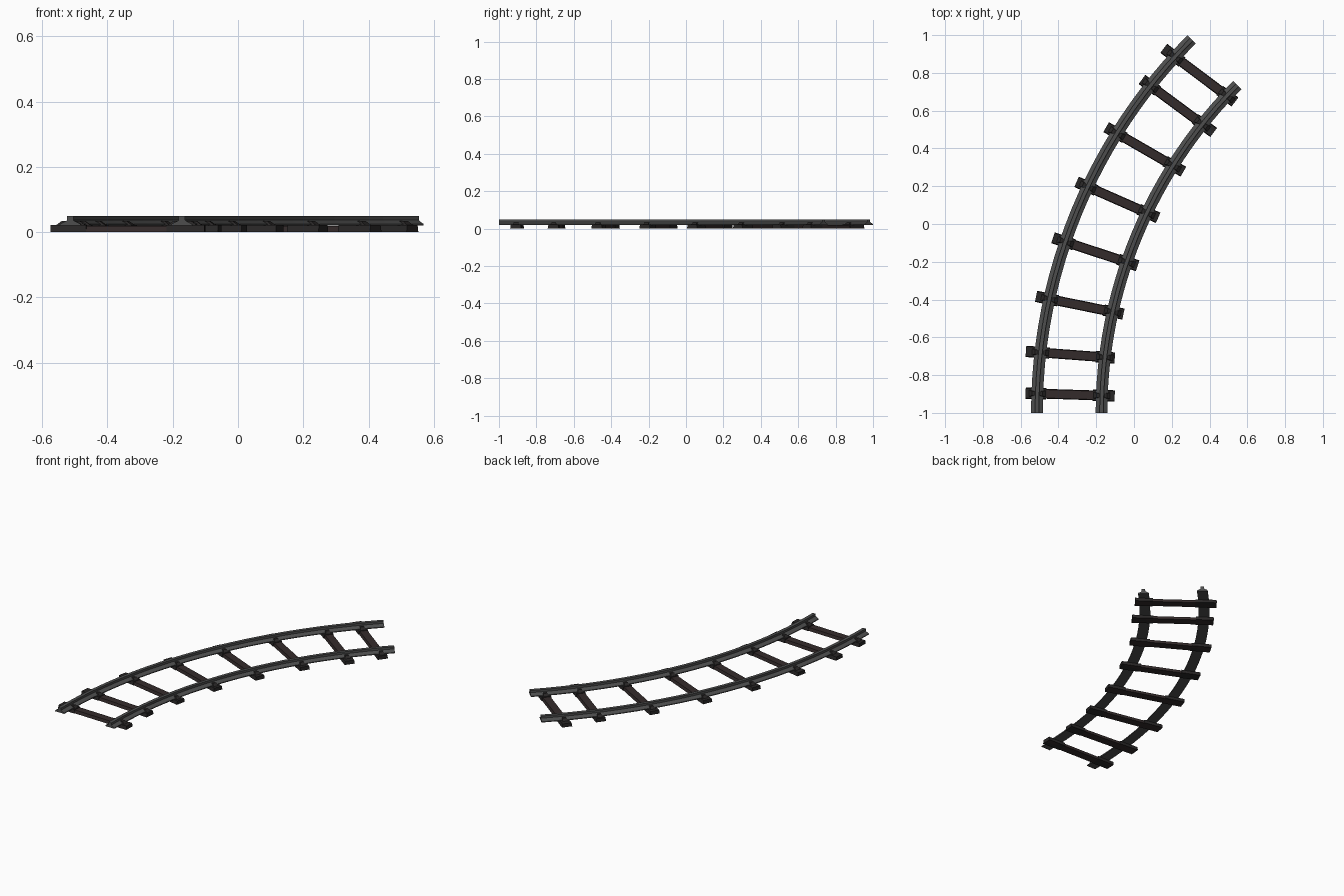
import bpy, bmesh, math
from mathutils import Matrix, Vector

if "Cube" in bpy.data.objects:
    bpy.data.objects.remove(bpy.data.objects["Cube"])

CX, CY, R, HALF_GAUGE = 2.283, -1.0, 2.626, 0.171
SWEEP, SEGS = math.radians(45), 24


def mat(name, c):
    m = bpy.data.materials.new(name)
    m.diffuse_color = (*c, 1)
    m.use_nodes = True
    m.node_tree.nodes["Principled BSDF"].inputs["Base Color"].default_value = m.diffuse_color
    return m


STEEL = mat("dark steel", (0.075, 0.076, 0.076))
WOOD = mat("dark brown timber", (0.034, 0.024, 0.024))
IRON = mat("black iron", (0.022, 0.020, 0.020))


def make(name, bm, material):
    bmesh.ops.recalc_face_normals(bm, faces=bm.faces)
    me = bpy.data.meshes.new(name)
    bm.to_mesh(me)
    bm.free()
    me.materials.append(material)
    ob = bpy.data.objects.new(name, me)
    bpy.context.collection.objects.link(ob)
    return ob


def bar(bm, x0, x1, z0, z1, w0, w1, taper=0.0):
    """Bar along x, width w0 at the bottom and w1 at the top."""
    ring = []
    for z, w, t in ((z0, w0, 0), (z1, w1, taper)):
        ring.append([bm.verts.new(p) for p in (
            (x0 + t, -w / 2, z), (x1 - t, -w / 2, z), (x1 - t, w / 2, z), (x0 + t, w / 2, z))])
    lo, hi = ring
    bm.faces.new(lo)
    bm.faces.new(hi)
    for i in range(4):
        j = (i + 1) % 4
        bm.faces.new((lo[i], lo[j], hi[j], hi[i]))


# Rails: one flat-bottomed section swept through 45 degrees
half = [(0.031, 0.02), (0.031, 0.025), (0.013, 0.034), (0.010, 0.037), (0.010, 0.05)]
section = half + [(-u, z) for u, z in reversed(half)]
for name, radius in (("outer_rail", R + HALF_GAUGE), ("inner_rail", R - HALF_GAUGE)):
    bm = bmesh.new()
    rings = []
    for s in range(SEGS + 1):
        a = SWEEP * s / SEGS
        rings.append([bm.verts.new((CX - (radius + u) * math.cos(a),
                                    CY + (radius + u) * math.sin(a), z)) for u, z in section])
    for p, q in zip(rings, rings[1:]):
        for i in range(len(section)):
            j = (i + 1) % len(section)
            bm.faces.new((p[i], p[j], q[j], q[i]))
    bm.faces.new(rings[0])
    bm.faces.new(rings[-1])
    make(name, bm, STEEL)

# Sleepers: centre x, y and turn in degrees, each with two rail chairs
sleepers = [(-0.338, -0.903, 1.8), (-0.337, -0.692, 4.3), (-0.287, -0.43, 11.5),
            (-0.205, -0.147, 18.3), (-0.088, 0.128, 23.8), (0.057, 0.395, 30),
            (0.232, 0.625, 36.5), (0.346, 0.788, 37)]
for n, (x, y, deg) in enumerate(sleepers, 1):
    place = Matrix.Translation((x, y, 0)) @ Matrix.Rotation(-math.radians(deg), 4, 'Z')
    bm = bmesh.new()
    bar(bm, -0.232, 0.232, 0, 0.019, 0.052, 0.044)
    make(f"sleeper_{n}", bm, WOOD).matrix_world = place

    # Where this sleeper's axis meets each rail
    d = Vector((math.cos(math.radians(deg)), -math.sin(math.radians(deg))))
    c = Vector((x - CX, y - CY))
    bm = bmesh.new()
    for side in (-1, 1):
        r = R - side * HALF_GAUGE
        b = c.dot(d)
        t = -b - math.sqrt(b * b - c.dot(c) + r * r)
        end = side * 0.236
        inner = t - side * 0.048
        bar(bm, min(end, inner), max(end, inner), 0, 0.022, 0.06, 0.052)
        bar(bm, t - 0.044, t + 0.044, 0.022, 0.034, 0.034, 0.022, 0.016)
    make(f"rail_chairs_{n}", bm, IRON).matrix_world = place
